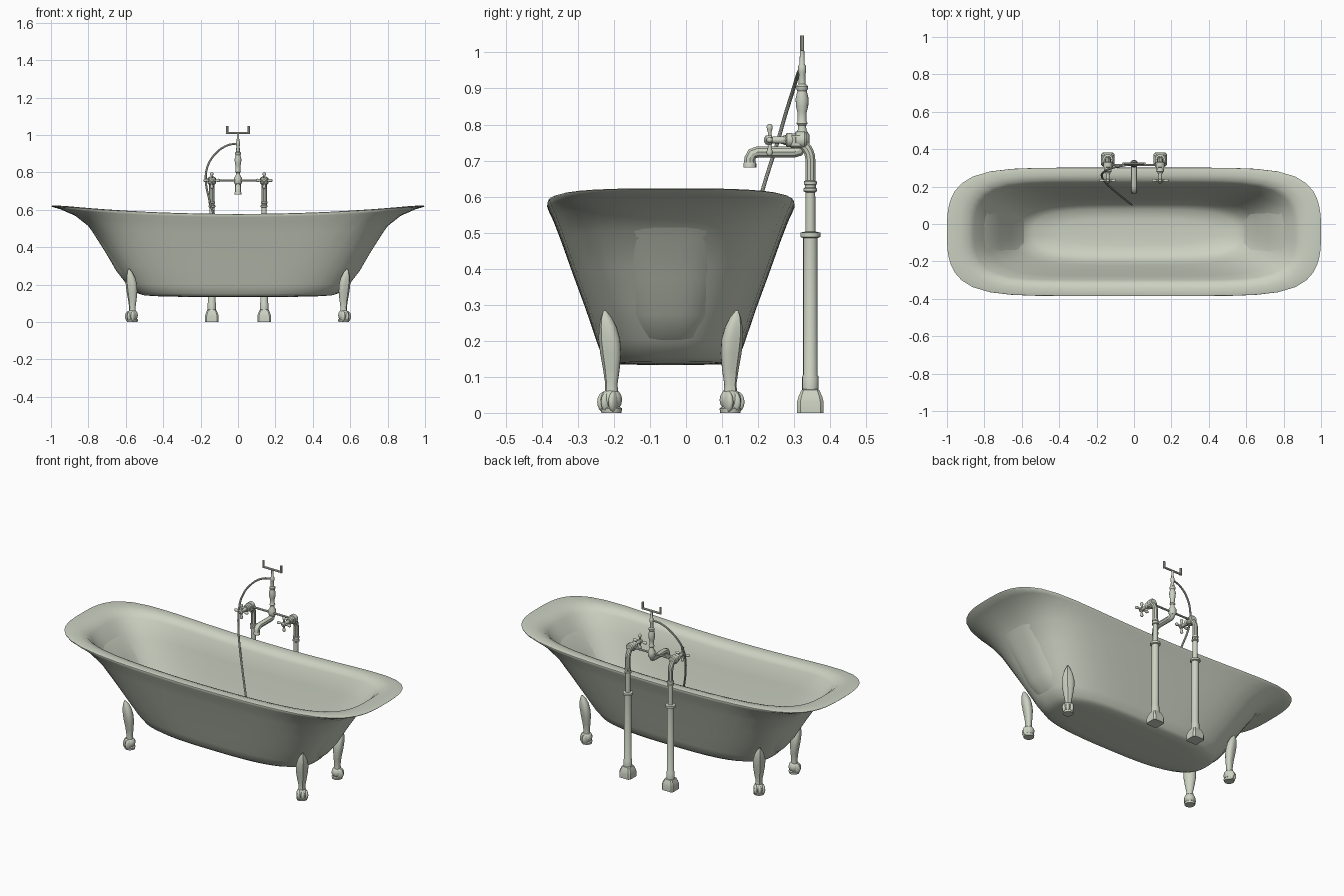
import bpy, bmesh, math
from mathutils import Vector, Matrix

if "Cube" in bpy.data.objects:
    bpy.data.objects.remove(bpy.data.objects["Cube"])

mat = bpy.data.materials.new("pale grey green")
mat.diffuse_color = (0.60, 0.64, 0.54, 1)
mat.use_nodes = True
mat.node_tree.nodes["Principled BSDF"].inputs["Base Color"].default_value = mat.diffuse_color


def finish(ob, angle=35):
    ob.data.materials.clear()
    ob.data.materials.append(mat)
    bpy.ops.object.select_all(action='DESELECT')
    ob.select_set(True)
    bpy.context.view_layer.objects.active = ob
    bpy.ops.object.shade_smooth_by_angle(angle=math.radians(angle))
    return ob


def loft(name, rings, angle=35):
    """Skin closed rings of equal length and cap both ends."""
    bm = bmesh.new()
    vs = [[bm.verts.new(p) for p in r] for r in rings]
    n = len(vs[0])
    for a, b in zip(vs, vs[1:]):
        for i in range(n):
            j = (i + 1) % n
            bm.faces.new((a[i], a[j], b[j], b[i]))
    bm.faces.new(vs[0][::-1])
    bm.faces.new(vs[-1])
    bmesh.ops.recalc_face_normals(bm, faces=bm.faces)
    me = bpy.data.meshes.new(name)
    bm.to_mesh(me)
    bm.free()
    ob = bpy.data.objects.new(name, me)
    bpy.context.collection.objects.link(ob)
    return finish(ob, angle)


def lathe(name, prof, origin, axis=(0, 0, 1), n=16, angle=35):
    """Turn (radius, distance) pairs about an axis through origin."""
    rot = Vector((0, 0, 1)).rotation_difference(Vector(axis)).to_matrix()
    o = Vector(origin)
    return loft(name, [[o + rot @ Vector((r * math.cos(t), r * math.sin(t), h))
                        for t in (2 * math.pi * i / n for i in range(n))]
                       for r, h in prof], angle)


def tube(name, pts, r, smooth=True):
    """Round pipe along a path."""
    cu = bpy.data.curves.new(name, 'CURVE')
    cu.dimensions = '3D'
    cu.bevel_depth = r
    cu.bevel_resolution = 3
    cu.use_fill_caps = True
    cu.resolution_u = 6
    sp = cu.splines.new('BEZIER' if smooth else 'POLY')
    if smooth:
        sp.bezier_points.add(len(pts) - 1)
        for b, p in zip(sp.bezier_points, pts):
            b.co = p
            b.handle_left_type = b.handle_right_type = 'AUTO'
    else:
        sp.points.add(len(pts) - 1)
        for b, p in zip(sp.points, pts):
            b.co = (*p, 1)
    ob = bpy.data.objects.new(name, cu)
    bpy.context.collection.objects.link(ob)
    bpy.ops.object.select_all(action='DESELECT')
    ob.select_set(True)
    bpy.context.view_layer.objects.active = ob
    bpy.ops.object.convert(target='MESH')
    return finish(bpy.context.object)


def ball(name, loc, scale, rot=0):
    bpy.ops.mesh.primitive_uv_sphere_add(segments=12, ring_count=8, location=loc, rotation=(0, 0, rot))
    ob = bpy.context.object
    ob.name = name
    ob.scale = scale
    return finish(ob, 60)


# Bathtub: outer wall, rim and inner wall as one skin of squarish oval rings
YC = -0.042


def oval(a, b, z, lift, nx, ny, n=64):
    out = []
    for i in range(n):
        t = 2 * math.pi * i / n
        u, v = abs(math.cos(t)), abs(math.sin(t))
        lo, hi = 0.5, 2.0
        for _ in range(30):
            r = (lo + hi) / 2
            if (u * r) ** nx + (v * r) ** ny > 1:
                hi = r
            else:
                lo = r
        x, y = r * math.cos(t), r * math.sin(t)
        out.append((a * x, YC + b * y, z + lift * x * x))
    return out


tub = [(.15, .05, .133, 0), (.40, .13, .134, .002), (.50, .172, .136, .006), (.545, .188, .150, .006),
       (.59, .205, .195, .008), (.655, .237, .29, .012), (.72, .272, .385, .02), (.79, .304, .475, .03),
       (.87, .325, .53, .038), (.95, .339, .56, .043), (.995, .343, .571, .045), (1.0, .342, .576, .045),
       (.985, .334, .578, .045), (.93, .303, .577, .044), (.885, .275, .568, .042), (.855, .258, .545, .04),
       (.78, .235, .455, .03), (.71, .205, .355, .02), (.65, .177, .26, .012), (.60, .152, .20, .008),
       (.54, .122, .168, .006), (.40, .07, .160, 0), (.15, .03, .158, 0)]
rings = []
for a, b, z, l in tub:
    k = min(1, max(0, (z - .13) / .44))
    rings.append(oval(a, b, z, l, 3.5 + 3.5 * k, 2.7 + .3 * k))
loft("bathtub", rings, 50)

# Claw feet: leaf-shaped leg with a centre ridge, ankle and toes
leaf = [(.025, 0, .022, .02), (.06, 0, .02, .017), (.08, 0, .018, .016), (.12, 0, .026, .02), (.165, .003, .033, .025),
        (.205, .008, .034, .026), (.24, .014, .026, .022), (.265, .02, .015, .015), (.284, .026, .003, .004)]
for sx in (-1, 1):
    for sy in (-1, 1):
        o = Vector((sx * .565, YC + sy * .165, 0))
        out = Vector((sx, sy, 0)).normalized()
        side = Vector((-out.y, out.x, 0))
        rs = []
        for z, f, w, d in leaf:
            rg = []
            for i in range(16):
                t = math.pi * i / 8
                ridge = 1.18 if i == 0 else 1
                rg.append(o + out * (f + d * ridge * math.cos(t)) + side * w * math.sin(t) + Vector((0, 0, z)))
            rs.append(rg)
        loft("claw_leg", rs, 30)
        ang = math.atan2(out.y, out.x)
        ball("claw_foot", o + Vector((0, 0, .036)), (.031, .031, .032), ang)
        for k in (-1, 0, 1):
            p = o + out * (.014 - .006 * abs(k)) + side * k * .017 + Vector((0, 0, .03))
            ball("claw_toe", p, (.024, .013, .03), ang + k * .35)
        lathe("foot_pad", [(.028, 0), (.03, .012), (.02, .02)], o + Vector((0, 0, .0)))

# Floor-standing supply pipes, with elbows, valves and cross handles
PY, VZ = .345, .757
for sx in (-1, 1):
    x = sx * .14
    base = []
    for h, z in ((.037, 0), (.037, .03), (.033, .045), (.025, .063), (.02, .066)):
        c = h * .75
        base.append([(x + px, PY + py, z) for px, py in
                     ((h, -c), (h, c), (c, h), (-c, h), (-h, c), (-h, -c), (-c, -h), (c, -h))])
    loft("pipe_base", base, 30)
    lathe("supply_pipe", [(.023, .06), (.023, .10), (.02, .105), (.02, .485), (.028, .488), (.028, .5),
                          (.014, .503), (.0135, .612), (.019, .615), (.019, .622), (.015, .625), (.015, .632),
                          (.018, .634), (.018, .642), (.013, .645)], (x, PY, 0))
    tube("pipe_elbow", [(x, PY, .63)] +
         [(x, PY - .055 + .055 * math.cos(t), VZ - .055 + .055 * math.sin(t))
          for t in (math.pi * i / 16 for i in range(9))] + [(x, .27, VZ)], .0145, False)
    lathe("valve_body", [(.019, 0), (.024, .006), (.024, .03), (.017, .034), (.02, .045), (.02, .055),
                         (.011, .06), (.009, .095), (.013, .098), (.013, .113), (.006, .118)],
          (x, .335, VZ), (0, -1, 0))
    lathe("valve_joint", [(.016, -.022), (.022, -.016), (.022, .012), (.012, .018)], (x, .308, VZ))
    for ax in ((1, 0, 0), (-1, 0, 0), (0, 0, 1), (0, 0, -1)):
        lathe("handle_spoke", [(.006, 0), (.005, .02), (.008, .03), (.009, .037), (.006, .043), (.002, .045)],
              (x, .232, VZ), ax, 10, 60)

# Crossbar joining the valves to the mixer
tube("crossbar", [(-.14, .315, VZ), (.14, .315, VZ)], .006, False)

# Spout with a downturned end
tube("spout", [(0, .322, .765), (0, .321, .74), (0, .313, .727), (0, .30, .724), (0, .20, .724),
               (0, .184, .719), (0, .177, .705), (0, .177, .69)], .0165, False)
lathe("spout_lip", [(.018, .681), (.018, .692), (.016, .695)], (0, .177, 0))

# Turned mixer column and hand shower cradle
CY = .322
lathe("mixer_column", [(.015, .735), (.021, .745), (.021, .77), (.012, .785), (.011, .797), (.016, .803),
                       (.012, .81), (.013, .835), (.017, .85), (.018, .872), (.013, .893), (.016, .898),
                       (.016, .906), (.01, .912), (.009, .94), (.011, .945), (.011, .962), (.007, .968),
                       (.006, 1.005)], (0, CY, 0))
tube("cradle_bar", [(-.058, CY, 1.01), (.058, CY, 1.01)], .006, False)
for sx in (-1, 1):
    tube("cradle_prong", [(sx * .058, CY, 1.005), (sx * .058, CY, 1.047)], .006, False)

# Flexible shower hose hanging into the tub
tube("shower_hose", [(0, .32, .955), (-.06, .312, .943), (-.125, .297, .895), (-.165, .275, .825),
                     (-.172, .255, .755), (-.155, .225, .66), (-.125, .195, .56), (-.065, .145, .41),
                     (-.012, .103, .28)], .0055)
